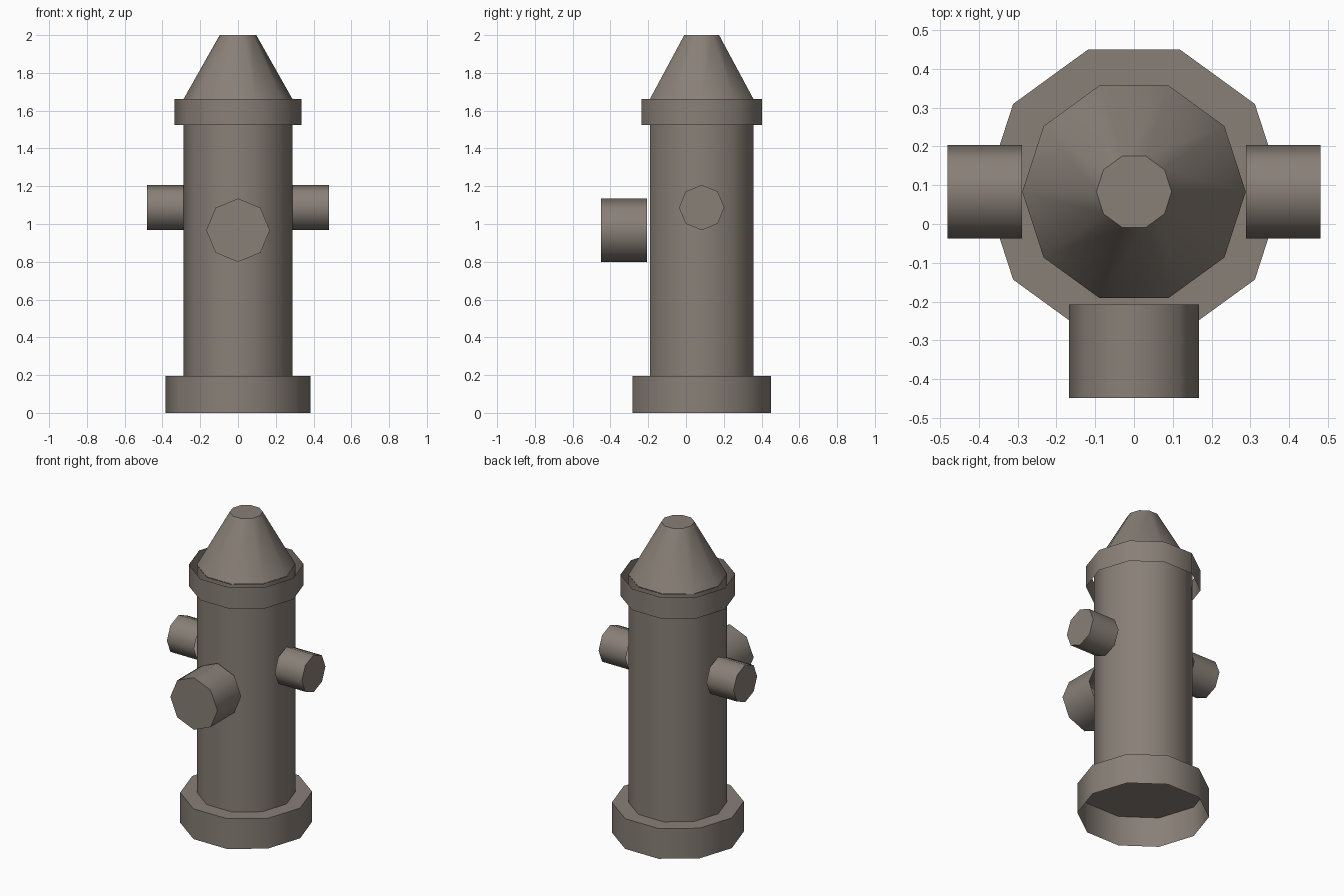
import bpy, bmesh, math
from mathutils import Matrix, Vector

if "Cube" in bpy.data.objects:
    bpy.data.objects.remove(bpy.data.objects["Cube"])

CY = 0.083  # y of the main axis

iron = bpy.data.materials.new("warm grey iron")
iron.diffuse_color = (0.25, 0.215, 0.185, 1)
iron.use_nodes = True
iron.node_tree.nodes["Principled BSDF"].inputs["Base Color"].default_value = iron.diffuse_color


def tube(name, sides, r0, r1, length, origin, rot=None, cap_end=False):
    """Thin-walled tube or cone along local z, open unless its far end is capped."""
    bm = bmesh.new()
    rings = []
    for r, z in ((r0, 0), (r1, length)):
        rings.append([bm.verts.new((r * math.cos(math.tau * i / sides),
                                    r * math.sin(math.tau * i / sides), z))
                      for i in range(sides)])
    a, b = rings
    for i in range(sides):
        j = (i + 1) % sides
        bm.faces.new((a[i], a[j], b[j], b[i]))
    if cap_end:
        bm.faces.new(b)
    bm.transform(Matrix.Translation(Vector(origin)) @ (rot or Matrix.Identity(4)))
    me = bpy.data.meshes.new(name)
    bm.to_mesh(me)
    bm.free()
    me.materials.append(iron)
    ob = bpy.data.objects.new(name, me)
    bpy.context.collection.objects.link(ob)
    bpy.ops.object.select_all(action='DESELECT')
    ob.select_set(True)
    bpy.context.view_layer.objects.active = ob
    bpy.ops.object.shade_smooth_by_angle(angle=math.radians(50))
    return ob


# Ten-sided column parts, bottom to top
tube("base", 10, 0.385, 0.385, 0.195, (0, CY, 0), cap_end=True)
tube("barrel", 10, 0.288, 0.288, 1.465, (0, CY, 0.195))
tube("collar", 10, 0.335, 0.335, 0.137, (0, CY, 1.525))
tube("bonnet", 10, 0.288, 0.097, 0.338, (0, CY, 1.662), cap_end=True)

# Eight-sided side outlets
for side, name in ((1, "right_outlet"), (-1, "left_outlet")):
    tube(name, 8, 0.12, 0.12, 0.193, (side * 0.288, CY, 1.087),
         Matrix.Rotation(side * math.pi / 2, 4, 'Y'), cap_end=True)

# Large front outlet
tube("front_outlet", 8, 0.168, 0.168, 0.242, (0, -0.207, 0.967),
     Matrix.Rotation(math.pi / 2, 4, 'X'), cap_end=True)
